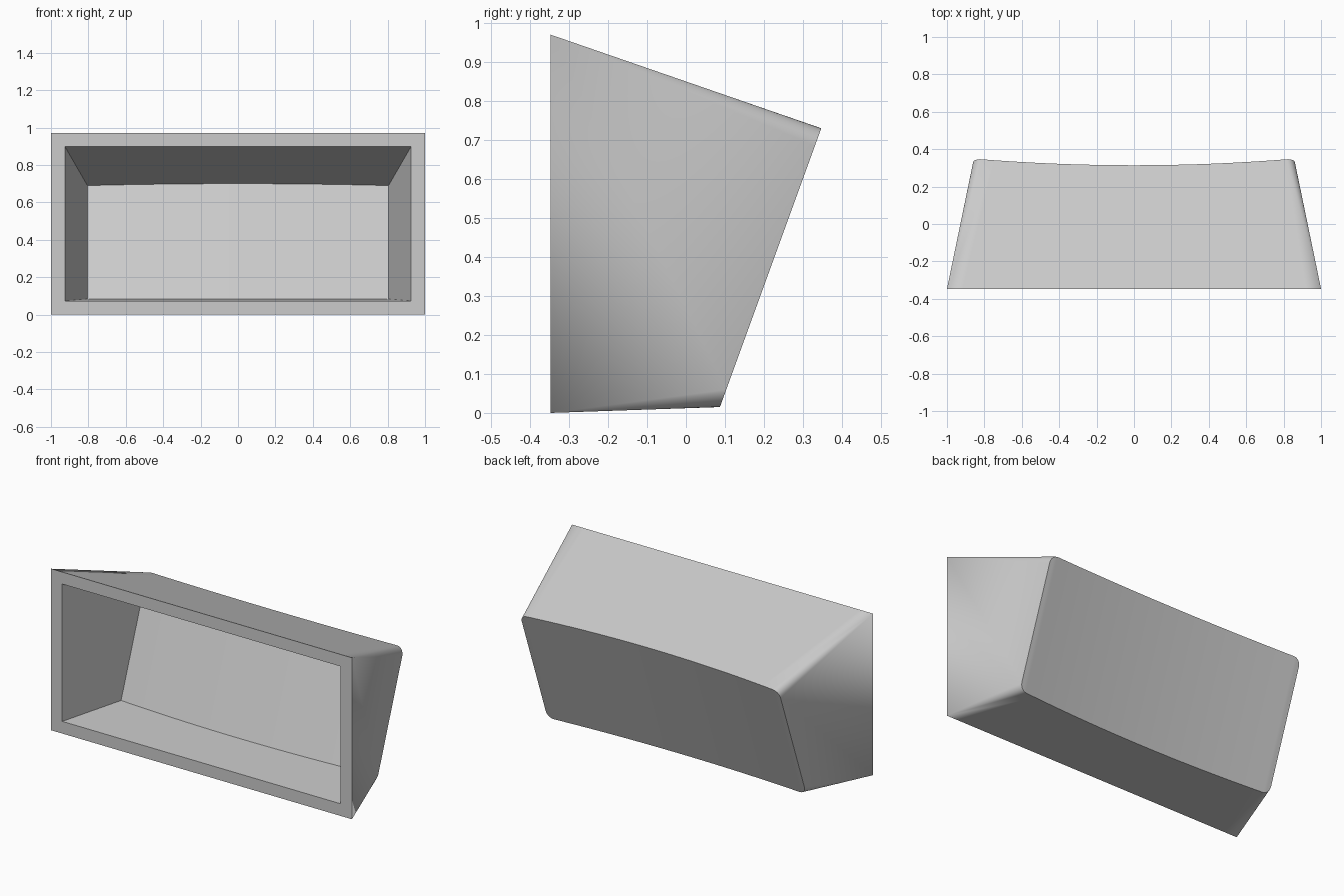
import bpy, bmesh, math

if "Cube" in bpy.data.objects:
    bpy.data.objects.remove(bpy.data.objects["Cube"])

COLS = 24          # divisions across the curved back
ARC = 8            # divisions per rounded corner


def half_columns(hw, r):
    """Back outline columns from -hw to hw: (x, corner inset in height, on corner)."""
    cols = []
    if r > 0:
        for i in range(ARC):
            a = math.pi / 2 * i / ARC
            cols.append((-hw + r * (1 - math.cos(a)), r * (1 - math.sin(a)), True))
    n = COLS // 2
    for i in range(n):
        cols.append((-(hw - r) * (1 - i / n), 0, False))
    return cols + [(0, 0, False)] + [(-x, d, c) for x, d, c in reversed(cols)]


def shell(bm, front, back, r, bow):
    """Loft a front rectangle to a bowed, tilted back panel; returns the front loop."""
    fw, fy, fz0, fz1 = front
    hw, y0, z0, y1, z1 = back
    lean = (y1 - y0) / (z1 - z0)
    slope_top, slope_low = (z1 - fz1) / (y1 - fy), (z0 - fz0) / (y0 - fy)
    rows = {}
    for top in (False, True):
        pts = []
        for x, inset, corner in half_columns(hw, r):
            dy = -bow * (1 - (x / (hw - r * 0.7)) ** 2)
            dy = min(dy, 0)
            if top:
                z = z1 - inset
                p = (x, y1 - inset * lean + dy, z + slope_top * dy)
            else:
                z = z0 + inset
                p = (x, y0 + inset * lean + dy, z + slope_low * dy)
            fx = math.copysign(fw, x) if corner else x / (hw - r) * fw
            pts.append((bm.verts.new(p), bm.verts.new((fx, fy, fz1 if top else fz0))))
        rows[top] = pts
    lo, hi = rows[False], rows[True]
    # back panel strips
    for i in range(len(lo) - 1):
        bm.faces.new((lo[i][0], lo[i + 1][0], hi[i + 1][0], hi[i][0]))
    # walls running round the outline
    ring = lo + hi[::-1]
    for a, b in zip(ring, ring[1:] + ring[:1]):
        if (a[1].co - b[1].co).length < 1e-6:
            bm.faces.new((a[0], b[0], a[1]))
        else:
            bm.faces.new((a[0], b[0], b[1], a[1]))
    return [lo[0][1], lo[-1][1], hi[-1][1], hi[0][1]], lo, hi


bm = bmesh.new()
# outer casing and inner recess
outer = shell(bm, (1.0, -0.347, 0.0, 0.97),
              (0.86, 0.087, 0.015, 0.347, 0.73), 0.045, 0.033)
inner = shell(bm, (0.925, -0.347, 0.073, 0.898),
              (0.805, 0.04, 0.083, 0.262, 0.69), 0.0, 0.03)


# front rim joining the two shells
def flat_run(row):
    return [f for i, (b, f) in enumerate(row)
            if i == 0 or (f.co - row[i - 1][1].co).length > 1e-6]


for k in (1, 2):
    o, n = flat_run(outer[k]), flat_run(inner[k])
    for i in range(len(o) - 1):
        bm.faces.new((o[i], o[i + 1], n[i + 1], n[i]))
for a, b in ((1, 2), (3, 0)):
    bm.faces.new((outer[0][a], outer[0][b], inner[0][b], inner[0][a]))

bmesh.ops.remove_doubles(bm, verts=bm.verts, dist=1e-5)
bmesh.ops.recalc_face_normals(bm, faces=bm.faces)

mesh = bpy.data.meshes.new("open_housing")
bm.to_mesh(mesh)
bm.free()
housing = bpy.data.objects.new("open_housing", mesh)
bpy.context.collection.objects.link(housing)

grey = bpy.data.materials.new("light grey")
grey.diffuse_color = (0.6, 0.6, 0.6, 1)
grey.use_nodes = True
grey.node_tree.nodes["Principled BSDF"].inputs["Base Color"].default_value = grey.diffuse_color
mesh.materials.append(grey)

bpy.context.view_layer.objects.active = housing
housing.select_set(True)
bpy.ops.object.shade_smooth_by_angle(angle=math.radians(30))
